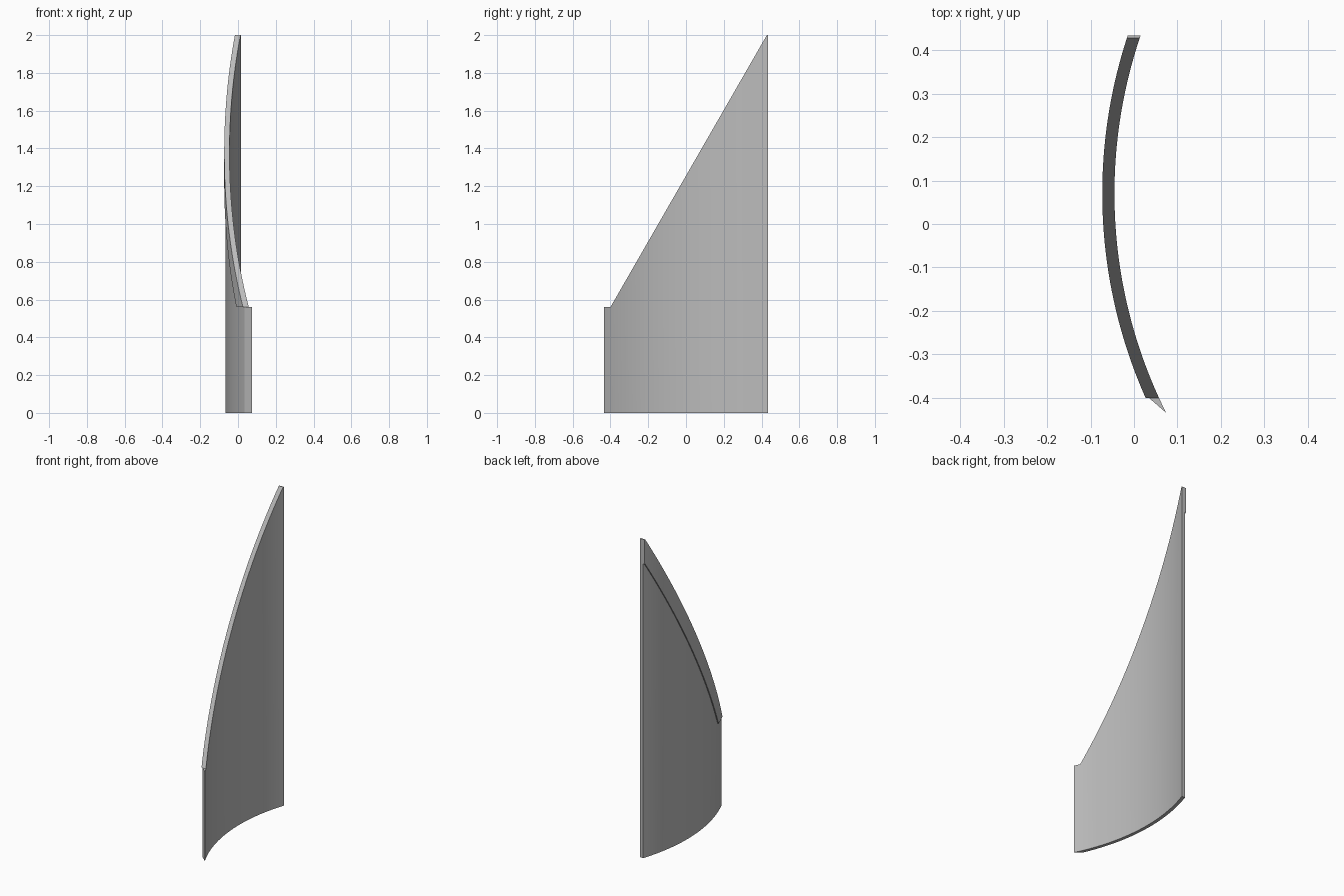
import bpy, bmesh, math

cube = bpy.data.objects.get("Cube")
if cube:
    bpy.data.objects.remove(cube, do_unlink=True)

# Curved panel: both walls are arcs about one vertical axis
CX, CY = 1.085, 0.07
R_INNER, R_BASE, R_LIP = 1.13, 1.151, 1.158
Y_TIP, Y_LOW, Y_HIGH, Y_BACK = -0.434, -0.4, 0.428, 0.434
Z_LOW, Z_HIGH, LIP_DROP = 0.56, 2.0, 0.155
SLOPE = (Z_HIGH - Z_LOW) / (Y_HIGH - Y_LOW)

grey = bpy.data.materials.new("mid_grey")
grey.use_nodes = True
colour = (0.5, 0.5, 0.5, 1)
grey.diffuse_color = colour
grey.node_tree.nodes["Principled BSDF"].inputs["Base Color"].default_value = colour


def arc_x(radius, y):
    return CX - math.sqrt(radius ** 2 - (y - CY) ** 2)


def top_z(y):
    return min(Z_HIGH, max(Z_LOW, Z_LOW + SLOPE * (y - Y_LOW)))


def lip_z(y):
    return max(Z_LOW, top_z(y) - LIP_DROP)


# Stations along the panel, with one where the lip reaches its lowest level
steps = 40
stations = [Y_LOW + (Y_HIGH - Y_LOW) * i / steps for i in range(steps + 1)]
stations = sorted(stations + [Y_LOW + LIP_DROP / SLOPE, Y_BACK])


def curved_slab(name, r_in, r_out, floor, ys, pointed):
    bm = bmesh.new()
    rings = []
    for y in ys:
        xi = arc_x(r_in, y)
        xo = xi if pointed and y == Y_TIP else arc_x(r_out, y)
        lo, hi = floor(y), top_z(y)
        rings.append([bm.verts.new(p) for p in
                      ((xi, y, lo), (xo, y, lo), (xo, y, hi), (xi, y, hi))])
    for a, b in zip(rings, rings[1:]):
        for k in range(4):
            n = (k + 1) % 4
            bm.faces.new((a[k], a[n], b[n], b[k]))
    bm.faces.new(rings[0])
    bm.faces.new(rings[-1][::-1])
    # Close the tapered ends to clean edges
    bmesh.ops.remove_doubles(bm, verts=bm.verts, dist=0.0001)
    bmesh.ops.recalc_face_normals(bm, faces=bm.faces)
    mesh = bpy.data.meshes.new(name)
    bm.to_mesh(mesh)
    bm.free()
    mesh.materials.append(grey)
    obj = bpy.data.objects.new(name, mesh)
    bpy.context.collection.objects.link(obj)
    bpy.ops.object.select_all(action='DESELECT')
    obj.select_set(True)
    bpy.context.view_layer.objects.active = obj
    bpy.ops.object.shade_smooth_by_angle(angle=math.radians(25))
    return obj


# Main wall with its mitred front edge
curved_slab("curved_panel", R_INNER, R_BASE, lambda y: 0.0, [Y_TIP] + stations, True)
# Thin raised band following the sloping top on the convex side
curved_slab("sloping_lip", R_BASE, R_LIP, lip_z, stations, False)
